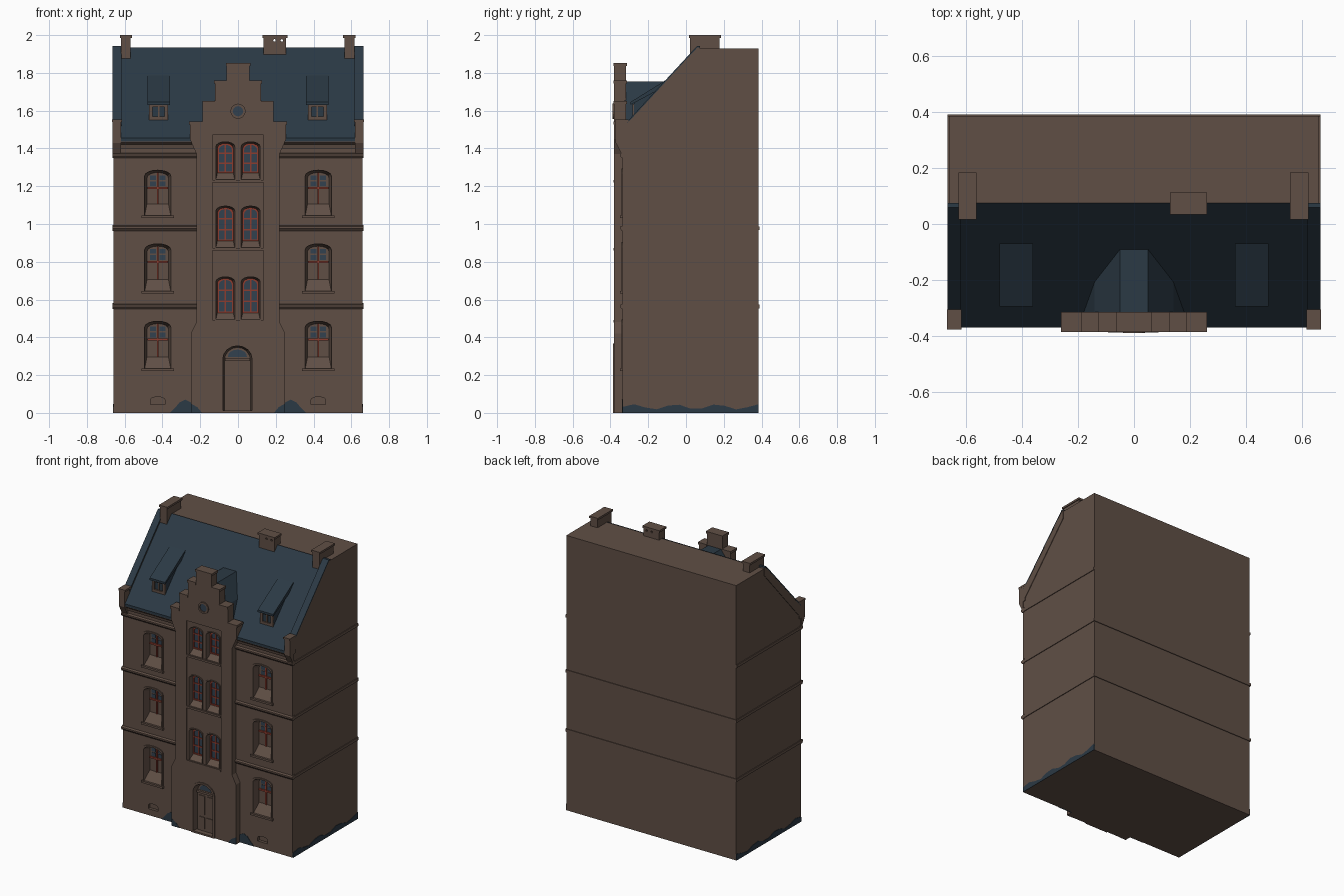
import bpy, bmesh, math

def material(name, rgb):
    m = bpy.data.materials.new(name)
    m.diffuse_color = (*rgb, 1)
    return m

BROWN = material("brown_stone", (0.117, 0.078, 0.060))
SLATE = material("blue_slate", (0.024, 0.041, 0.058))
RED = material("red_frame", (0.26, 0.045, 0.028))
GLASS = material("blue_glass", (0.032, 0.052, 0.078))

# ---------- helpers ----------
def loft(name, loops, mat, ring=False):
    """Skin a list of equal 3D loops; ring closes last to first, else ends are capped."""
    bm = bmesh.new()
    vs = [[bm.verts.new(p) for p in lp] for lp in loops]
    n = len(loops[0])
    pairs = list(zip(vs, vs[1:])) + ([(vs[-1], vs[0])] if ring else [])
    for a, b in pairs:
        for i in range(n):
            j = (i + 1) % n
            bm.faces.new((a[i], a[j], b[j], b[i]))
    if not ring:
        bm.faces.new(vs[0])
        bm.faces.new(vs[-1])
    bmesh.ops.recalc_face_normals(bm, faces=bm.faces)
    me = bpy.data.meshes.new(name)
    bm.to_mesh(me)
    bm.free()
    me.materials.append(mat)
    ob = bpy.data.objects.new(name, me)
    bpy.context.collection.objects.link(ob)
    return ob

def at_y(pts, y):
    return [(px, y, pz) for px, pz in pts]

def prism_x(name, prof, x0, x1, mat):
    return loft(name, [[(x, a, b) for a, b in prof] for x in (x0, x1)], mat)

def prism_y(name, pts, y0, y1, mat):
    return loft(name, [at_y(pts, y0), at_y(pts, y1)], mat)

def box(name, x0, x1, y0, y1, z0, z1, mat):
    return prism_y(name, [(x0, z0), (x1, z0), (x1, z1), (x0, z1)], y0, y1, mat)

def arch(x, w, z0, z1, rise, n=8):
    arc = [(x + w / 2 * math.cos(math.pi * i / n), z1 - rise + rise * math.sin(math.pi * i / n))
           for i in range(n + 1)]
    return [(x - w / 2, z0), (x + w / 2, z0)] + arc

def circle(x, z, r, n=16):
    return [(x + r * math.cos(2 * math.pi * i / n), z + r * math.sin(2 * math.pi * i / n)) for i in range(n)]

def ring(name, outer, inner, y0, y1, mat):
    return loft(name, [at_y(outer, y0), at_y(outer, y1), at_y(inner, y1), at_y(inner, y0)], mat, True)

def combine(target, tool, op='DIFFERENCE'):
    mod = target.modifiers.new("cut", 'BOOLEAN')
    mod.object, mod.operation, mod.solver = tool, op, 'EXACT'
    bpy.context.view_layer.objects.active = target
    bpy.ops.object.modifier_apply(modifier=mod.name)
    bpy.data.objects.remove(tool)

# ---------- walls: main block joined with stepped-gable bay ----------
walls = prism_x("walls", [(-0.335, 0), (0.385, 0), (0.385, 1.93), (0.075, 1.93), (-0.335, 1.46)],
                -0.66, 0.66, BROWN)
half = [(0.25, 0), (0.25, 0.42), (0.22, 0.48), (0.22, 1.37), (0.255, 1.45), (0.255, 1.54), (0.187, 1.54),
        (0.187, 1.65), (0.122, 1.65), (0.122, 1.757), (0.06, 1.757), (0.06, 1.85)]
bay = prism_y("bay", half + [(-x, z) for x, z in reversed(half)], -0.38, -0.317, BROWN)
combine(walls, bay, 'UNION')
combine(walls, box("panel_cut", -0.135, 0.135, -0.5, -0.371, 0.485, 1.47, BROWN))

# ---------- recessed openings with splayed reveals ----------
def opening(name, x, w, z0, z1, rise, yf, yb, inset, sill, lip):
    outer = arch(x, w, z0, z1, rise)
    inner = arch(x, w - 2 * inset, z0 + sill, z1 - inset, rise)
    combine(walls, loft(name + "_cut", [at_y(outer, -0.5), at_y(outer, yf), at_y(inner, yb)], BROWN))
    big = arch(x, w + 2 * lip, z0 - lip, z1 + lip, rise)
    ring(name + "_surround", big, outer, yf + 0.004, yf - 0.007, BROWN)
    return inner

# side windows: red cross, blue upper panes
for s in (-1, 1):
    x = 0.425 * s
    for z0, z1 in ((0.235, 0.485), (0.645, 0.895), (1.045, 1.285)):
        opening("side_window", x, 0.138, z0, z1, 0.03, -0.335, -0.29, 0.012, 0.06, 0.01)
        zt = z1 - 0.095
        for d in (-1, 1):
            for k in range(2):
                xa = x + d * 0.026
                za = zt + 0.01 + k * 0.033
                box("side_window_pane", xa - 0.016, xa + 0.016, -0.293, -0.285, za, za + 0.025, GLASS)
        box("side_window_mullion", x - 0.005, x + 0.005, -0.298, -0.285, z0 + 0.06, z1 - 0.013, RED)
        box("side_window_transom", x - 0.055, x + 0.055, -0.299, -0.285, zt - 0.006, zt + 0.005, RED)
        box("side_window_sill", x - 0.085, x + 0.085, -0.35, -0.33, z0 - 0.014, z0, BROWN)
    # basement vents
    combine(walls, prism_y("vent_cut", arch(x, 0.075, 0.045, 0.085, 0.015), -0.5, -0.315, BROWN))

# paired bay windows: blue glass with red glazing bars
for z0, z1 in ((0.495, 0.72), (0.875, 1.095), (1.235, 1.435)):
    for s in (-1, 1):
        x = 0.067 * s
        inner = opening("bay_window", x, 0.1, z0, z1, 0.025, -0.371, -0.335, 0.008, 0.035, 0.006)
        a, b = z0 + 0.035, z1 - 0.008
        prism_y("bay_window_glass", inner, -0.338, -0.332, GLASS)
        ring("bay_window_frame", inner, arch(x, 0.068, a + 0.008, b - 0.008, 0.025), -0.332, -0.345, RED)
        box("bay_window_mullion", x - 0.004, x + 0.004, -0.344, -0.332, a, b - 0.003, RED)
        for f in (0.33, 0.66):
            zc = a + (b - a) * f
            box("bay_window_bar", x - 0.04, x + 0.04, -0.343, -0.332, zc - 0.004, zc + 0.004, RED)
    box("bay_window_sill", -0.134, 0.134, -0.384, -0.365, z0 - 0.016, z0 - 0.002, BROWN)

# ---------- entrance door ----------
opening("door", -0.003, 0.155, 0.012, 0.355, 0.07, -0.38, -0.345, 0.008, 0.0, 0.012)
box("door_leaf", -0.066, 0.06, -0.352, -0.34, 0.012, 0.275, BROWN)
for z0, z1 in ((0.03, 0.11), (0.13, 0.26)):
    for xa in (-0.055, 0.005):
        box("door_panel", xa, xa + 0.045, -0.357, -0.35, z0, z1, BROWN)
box("door_transom", -0.07, 0.064, -0.36, -0.34, 0.275, 0.29, BROWN)
prism_y("fanlight", arch(-0.003, 0.10, 0.297, 0.335, 0.035), -0.35, -0.343, GLASS)

# ---------- bands, cornice and corner posts ----------
for z in (0.565, 0.98, 1.365):
    for s in (-1, 1):
        box("side_band", s * 0.65, s * 0.665, -0.335, 0.385, z - 0.012, z + 0.008, BROWN)
        prism_x("front_band", [(-0.32, z - 0.016), (-0.34, z - 0.016), (-0.35, z - 0.004), (-0.35, z + 0.006),
                               (-0.32, z + 0.016)], s * 0.21, s * 0.665, BROWN)
    if z < 1.2:
        box("back_band", -0.665, 0.665, 0.38, 0.39, z - 0.012, z + 0.008, BROWN)
for s in (-1, 1):
    prism_x("cornice", [(-0.32, 1.40), (-0.345, 1.40), (-0.35, 1.42), (-0.366, 1.432), (-0.366, 1.447),
                        (-0.32, 1.455)], s * 0.21, s * 0.66, BROWN)
    box("corner_post", s * 0.62, s * 0.665, -0.372, -0.31, 1.43, 1.54, BROWN)
    box("corner_post_cap", s * 0.615, s * 0.666, -0.377, -0.305, 1.54, 1.553, BROWN)
    prism_x("corner_corbel", [(-0.33, 1.35), (-0.372, 1.43), (-0.33, 1.43)], s * 0.62, s * 0.665, BROWN)

# ---------- slate roof, side parapets, bay roof ----------
prism_x("roof", [(0.075, 1.934), (-0.369, 1.454), (-0.369, 1.438), (-0.33, 1.45), (0.075, 1.90)],
        -0.64, 0.64, SLATE)
for s in (-1, 1):
    prism_x("parapet", [(0.075, 1.936), (0.06, 1.936), (-0.33, 1.515), (-0.33, 1.43), (0.075, 1.88)],
            s * 0.622, s * 0.664, BROWN)
    prism_x("parapet_cap", [(0.075, 1.936), (0.075, 1.942), (0.058, 1.942), (-0.325, 1.527), (-0.325, 1.518),
                            (0.06, 1.934)], s * 0.618, s * 0.665, SLATE)
prism_y("bay_roof", [(-0.2, 1.45), (-0.14, 1.63), (-0.05, 1.755), (0.05, 1.755), (0.14, 1.63), (0.2, 1.45)],
        -0.325, -0.08, SLATE)

# ---------- gable copings and roundel ----------
for x0, x1, z in ((0.122, 0.187, 1.65), (0.187, 0.258, 1.54), (0.06, 0.125, 1.757), (-0.063, 0.063, 1.85)):
    for s in ((1,) if x0 < 0 else (-1, 1)):
        box("gable_coping", s * x0, s * (x1 + 0.002), -0.385, -0.313, z - 0.014, z + 0.002, BROWN)
ring("roundel_ring", circle(0, 1.597, 0.04), circle(0, 1.597, 0.027), -0.375, -0.388, BROWN)
prism_y("roundel_glass", circle(0, 1.597, 0.027), -0.382, -0.375, GLASS)

# ---------- dormers ----------
for s in (-1, 1):
    x = 0.42 * s
    prism_x("dormer_body", [(-0.275, 1.54), (-0.275, 1.642), (-0.08, 1.755)], x - 0.05, x + 0.05, SLATE)
    prism_x("dormer_roof", [(-0.07, 1.785), (-0.295, 1.645), (-0.295, 1.63), (-0.08, 1.745)],
            x - 0.06, x + 0.06, SLATE)
    ring("dormer_frame", [(x - 0.05, 1.55), (x + 0.05, 1.55), (x + 0.05, 1.635), (x - 0.05, 1.635)],
         [(x - 0.032, 1.568), (x + 0.032, 1.568), (x + 0.032, 1.62), (x - 0.032, 1.62)], -0.27, -0.284, BROWN)
    box("dormer_mullion", x - 0.004, x + 0.004, -0.281, -0.27, 1.565, 1.622, BROWN)

# ---------- chimneys ----------
for name, x0, x1, y0, y1 in (("left_chimney", -0.62, -0.568, 0.022, 0.178),
                             ("right_chimney", 0.563, 0.617, 0.022, 0.178),
                             ("middle_chimney", 0.135, 0.255, 0.04, 0.106)):
    ch = box(name, x0, x1, y0, y1, 1.86, 1.99, BROWN)
    if x1 - x0 > 0.1:
        for hx in (0.193, 0.232):
            combine(ch, prism_y("flue_cut", circle(hx, 1.972, 0.007, 8), -0.1, 0.3, BROWN))
    box(name + "_cap", x0 - 0.006, x1 + 0.006, y0 - 0.006, y1 + 0.006, 1.986, 2.0, BROWN)

# ---------- dark damp patches at the base ----------
damp = [(0.2, 0.0), (0.36, 0.0), (0.33, 0.03), (0.31, 0.055), (0.28, 0.07), (0.25, 0.055), (0.22, 0.03)]
for s in (-1, 1):
    prism_y("front_damp", [(s * max(x, 0.25), z) for x, z in damp[1:6]] + [(s * 0.25, 0.0)], -0.338, -0.33, SLATE)
    prism_y("bay_damp", [(s * 0.19, 0), (s * 0.25, 0), (s * 0.25, 0.05), (s * 0.215, 0.03)], -0.382, -0.375, SLATE)
    wave = [(-0.335 + 0.06 * i, 0.032 + 0.014 * math.sin(i * 1.7)) for i in range(13)]
    prism_x("side_damp", [(-0.335, 0)] + wave + [(0.385, 0)], s * 0.655, s * 0.663, SLATE)
